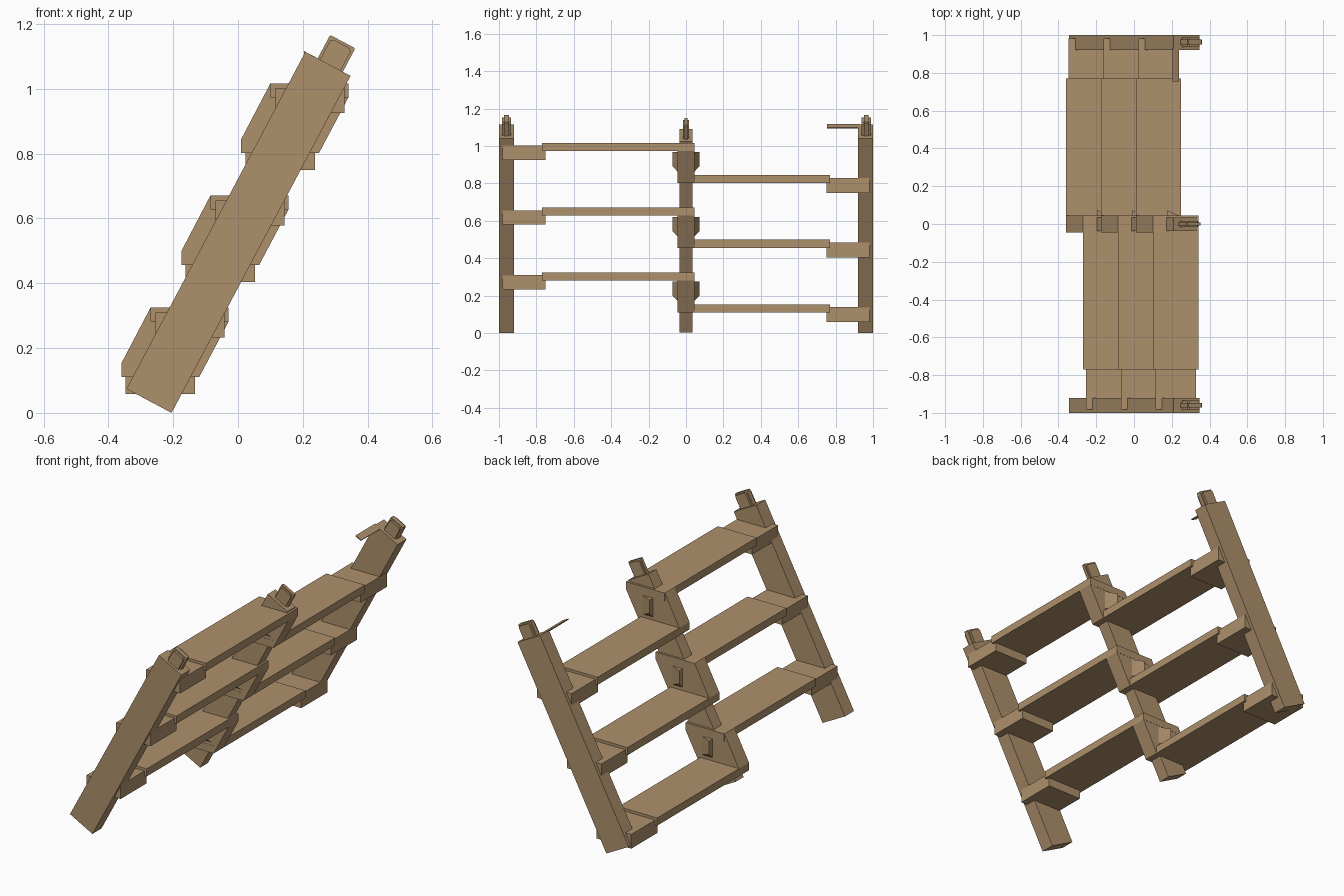
import bpy, bmesh
from mathutils import Vector

if "Cube" in bpy.data.objects:
    bpy.data.objects.remove(bpy.data.objects["Cube"])

wood = bpy.data.materials.new("tan_wood")
wood.diffuse_color = (0.42, 0.28, 0.15, 1)
wood.use_nodes = True
wood.node_tree.nodes["Principled BSDF"].inputs["Base Color"].default_value = wood.diffuse_color


def finish(name, bm):
    bmesh.ops.recalc_face_normals(bm, faces=bm.faces)
    mesh = bpy.data.meshes.new(name)
    bm.to_mesh(mesh)
    bm.free()
    mesh.materials.append(wood)
    obj = bpy.data.objects.new(name, mesh)
    bpy.context.collection.objects.link(obj)
    return obj


def prism(name, profile, y0, y1):
    """Extrude an (x, z) outline from y0 to y1."""
    bm = bmesh.new()
    face = bm.faces.new([bm.verts.new((x, y0, z)) for x, z in profile])
    ext = bmesh.ops.extrude_face_region(bm, geom=[face])
    verts = [v for v in ext["geom"] if isinstance(v, bmesh.types.BMVert)]
    bmesh.ops.translate(bm, vec=(0, y1 - y0, 0), verts=verts)
    return finish(name, bm)


def box(name, x0, x1, y0, y1, z0, z1):
    return prism(name, [(x0, z0), (x1, z0), (x1, z1), (x0, z1)], y0, y1)


# Directions along and across the sloping rails
along = Vector((0.469, 0.883))
across = Vector((0.883, -0.469))


def slanted(name, base, u0, u1, h0, h1, y0, y1, chamfer=0.0):
    """Block aligned to the rail slope, with optional trimmed top corners."""
    pts = [(u0, h0), (u1, h0), (u1, h1 - chamfer), (u1 - chamfer, h1),
           (u0 + chamfer, h1), (u0, h1 - chamfer)]
    if not chamfer:
        pts = [(u0, h0), (u1, h0), (u1, h1), (u0, h1)]
    return prism(name, [tuple(base + across * u + along * h) for u, h in pts], y0, y1)


# Three sloping rails
foot = Vector((-0.205, 0.0))
rail_len = 1.178
slanted("front_rail", foot, -0.158, 0, 0, rail_len, -1.0, -0.92)
slanted("back_rail", foot, -0.158, 0, 0, rail_len, 0.92, 1.0)
slanted("middle_rail", foot, -0.145, -0.006, 0, rail_len - 0.02, -0.036, 0.034)

# Ribbed pegs on the rail tops
for tag, y, half, top in (("front", -0.96, 0.025, 0.082), ("back", 0.963, 0.025, 0.082),
                          ("middle", 0.0, 0.017, 0.066)):
    base = foot + along * rail_len
    slanted(tag + "_peg_core", base, -0.115, -0.027, -0.03, top,
            y - half * 0.5, y + half * 0.5, 0.004)
    for s in (-1, 1):
        a, b = sorted((y + s * half * 0.5, y + s * half))
        slanted(tag + "_peg_cheek", base, -0.107, -0.035, -0.03, top - 0.008, a, b, 0.008)

# Thin strip beside the top of the back rail
prism("top_strip", [(0.203, 1.117), (0.238, 1.099), (0.235, 1.094), (0.203, 1.110)], 0.755, 0.93)


def wedge(name, x, z, side):
    """Small tapering stop on the side of the riser block."""
    bm = bmesh.new()
    inner, outer = side * 0.044, side * 0.073
    pts = [(x, inner, z), (x, inner, z + 0.105), (x, outer, z + 0.105), (x, outer, z + 0.03),
           (x + 0.065, inner, z), (x + 0.065, inner, z + 0.105)]
    v = [bm.verts.new(p) for p in pts]
    for ids in ((0, 1, 2, 3), (1, 5, 2), (0, 3, 4), (2, 5, 4, 3), (0, 4, 5, 1)):
        bm.faces.new([v[i] for i in ids])
    finish(name, bm)


# Alternating treads, riser blocks, end supports and stops
for i in range(3):
    dx, dz = -0.36 + 0.185 * i, 0.11 + 0.346 * i
    box("left_tread", dx, dx + 0.61 - 0.37, -0.046, 0.77, dz, dz + 0.043)
    box("right_tread", dx + 0.09, dx + 0.331, -0.77, 0.046, dz + 0.172, dz + 0.215)
    prism("riser_block",
          [(dx, dz), (dx + 0.24, dz), (dx + 0.331, dz + 0.172), (dx + 0.331, dz + 0.215),
           (dx + 0.09, dz + 0.215), (dx, dz + 0.043)], -0.045, 0.045)
    box("left_support", dx + 0.013, dx + 0.228, 0.75, 0.982, dz - 0.052, dz + 0.028)
    box("right_support", dx + 0.105, dx + 0.318, -0.982, -0.752, dz + 0.123, dz + 0.2)
    for side in (-1, 1):
        wedge("riser_stop", dx + 0.165, dz + 0.06, side)
